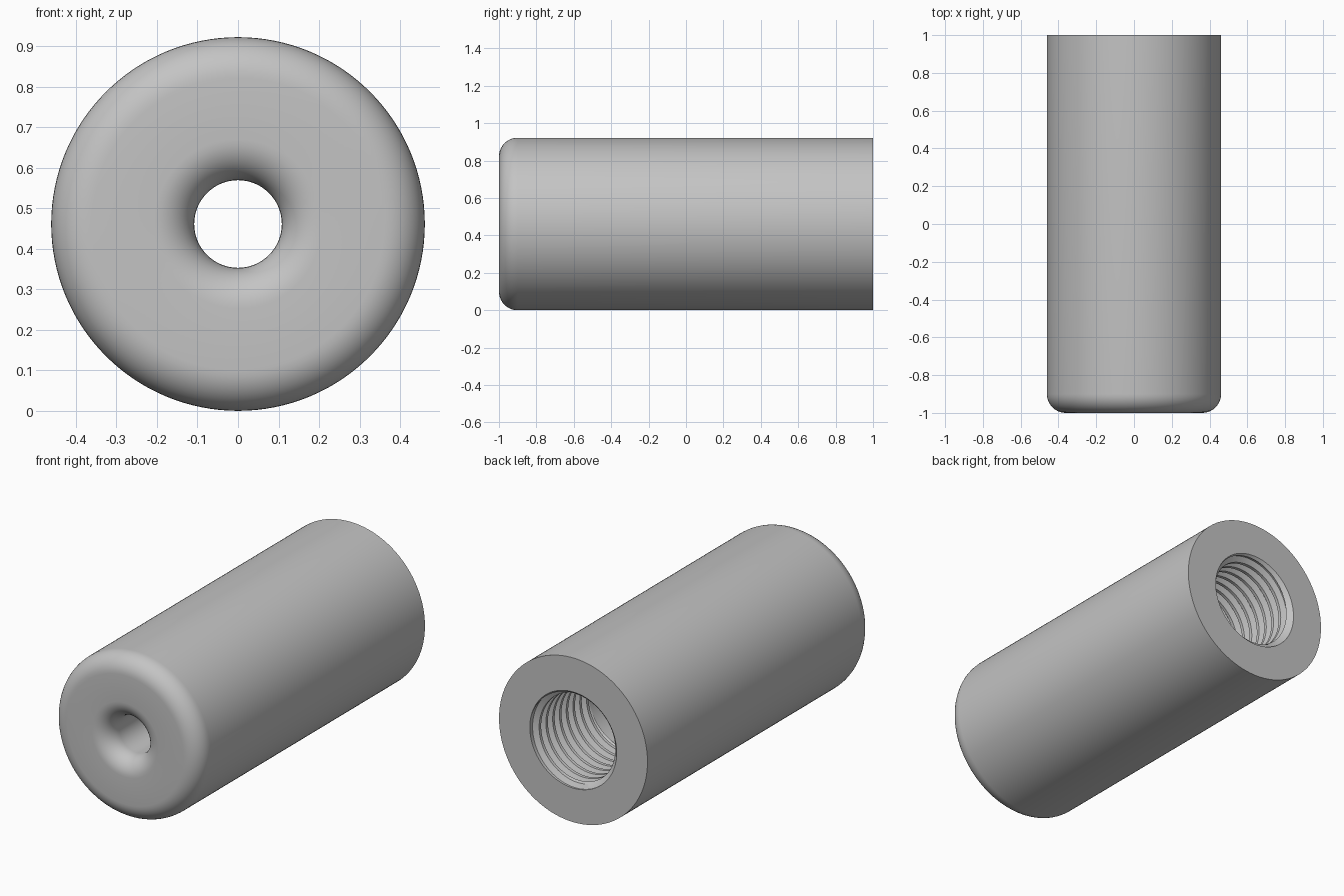
import bpy, bmesh
from math import sin, cos, pi

cube = bpy.data.objects.get("Cube")
if cube:
    bpy.data.objects.remove(cube, do_unlink=True)

OUTER, BORE, THROAT, FILLET = 0.461, 0.27, 0.108, 0.1
SEGMENTS = 128
THREAD_END, PITCH, DEPTH = 0.48, 0.06, 0.03

grey = bpy.data.materials.new("plain_grey")
grey.use_nodes = True
colour = (0.55, 0.55, 0.55, 1)
grey.diffuse_color = colour
grey.node_tree.nodes["Principled BSDF"].inputs["Base Color"].default_value = colour


def revolve(name, rows, point):
    """Sweep rows around the long axis; point(row, turn) gives radius and y."""
    bm = bmesh.new()
    grid = []
    for i in range(rows):
        ring = []
        for j in range(SEGMENTS + 1):
            turn = j / SEGMENTS
            r, y = point(i, turn)
            a = 2 * pi * turn
            ring.append(bm.verts.new((r * sin(a), y, OUTER + r * cos(a))))
        grid.append(ring)
    for low, high in zip(grid, grid[1:]):
        for j in range(SEGMENTS):
            bm.faces.new((low[j], high[j], high[j + 1], low[j + 1]))
    bmesh.ops.remove_doubles(bm, verts=bm.verts, dist=0.00005)
    mesh = bpy.data.meshes.new(name)
    bm.to_mesh(mesh)
    bm.free()
    mesh.materials.append(grey)
    obj = bpy.data.objects.new(name, mesh)
    bpy.context.collection.objects.link(obj)
    bpy.ops.object.select_all(action='DESELECT')
    obj.select_set(True)
    bpy.context.view_layer.objects.active = obj
    bpy.ops.object.shade_smooth_by_angle(angle=pi / 6)
    return obj


def arc(r, y, start, end, steps=10):
    """Quarter round in the radius / y plane."""
    angles = [start + (end - start) * k / steps for k in range(steps + 1)]
    return [(r + FILLET * cos(a), y + FILLET * sin(a)) for a in angles]


# Sleeve: back rim, outer wall, rounded front, flared throat, inner bore
profile = [(BORE, 1), (OUTER, 1)]
profile += arc(OUTER - FILLET, FILLET - 1, 0, -pi / 2)
profile += arc(THROAT + FILLET, FILLET - 1, -pi / 2, -pi)
profile += [(THROAT, 0.2), (BORE, 0.3), (BORE, THREAD_END)]
revolve("sleeve", len(profile), lambda i, turn: profile[i])

# Internal thread: trapezoid ridge following a helix, fading at both ends
steps = [(0, 0), (0.2, 0), (0.45, 1), (0.75, 1)]


def thread_point(i, turn):
    phase, ridge = steps[i % 4]
    y = THREAD_END + PITCH * (i // 4 - 1 + phase + turn)
    y = min(max(y, THREAD_END), 1)
    fade = min(1, (y - THREAD_END) / 0.03, (1 - y) / 0.03)
    return BORE - DEPTH * ridge * fade, y


turns = int((1 - THREAD_END) / PITCH) + 3
revolve("internal_thread", turns * 4, thread_point)
